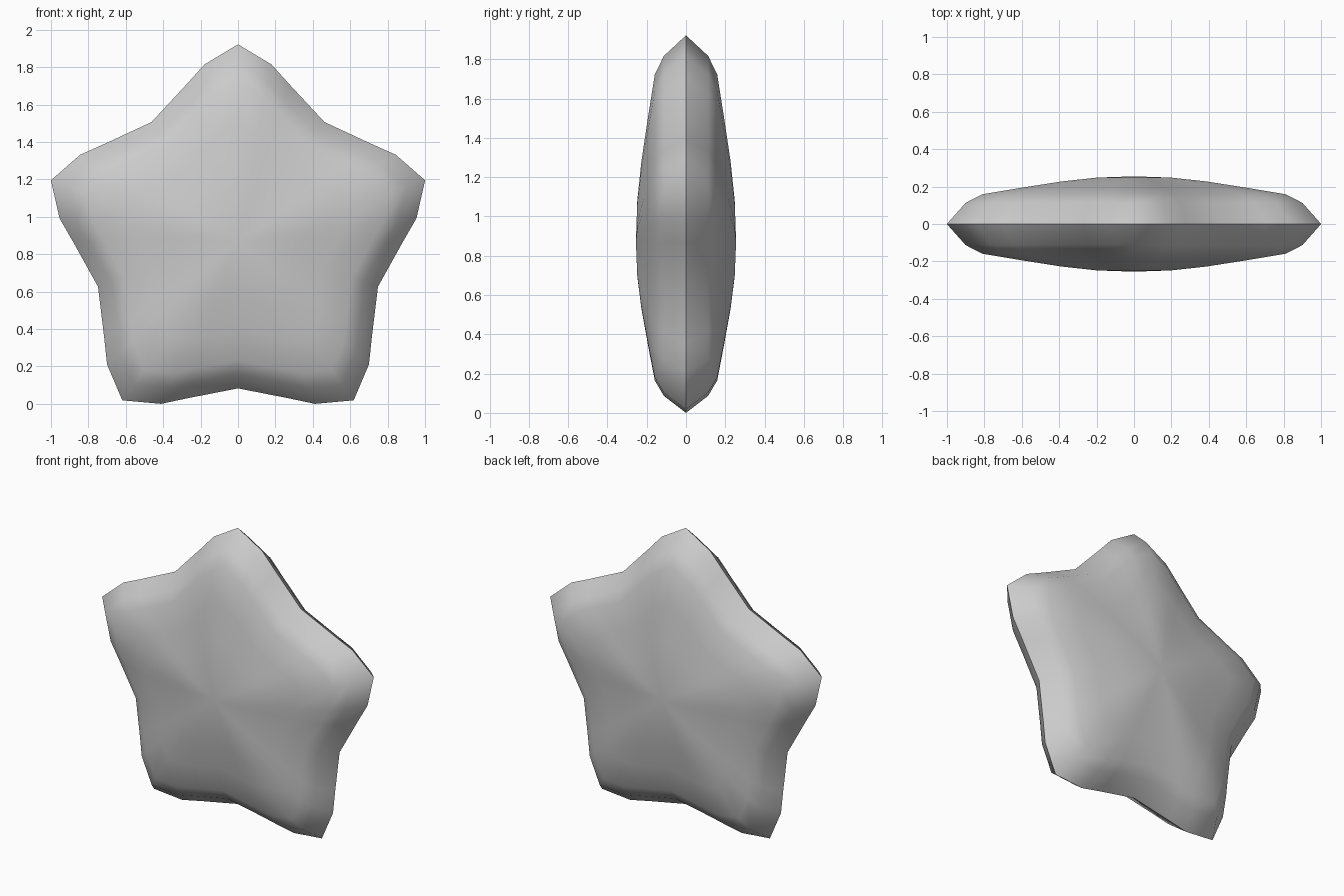
import bpy, bmesh, math

if "Cube" in bpy.data.objects:
    bpy.data.objects.remove(bpy.data.objects["Cube"])

CENTRE_Z = 0.872
# Half of one star arm: (degrees from tip, radius), tip to valley
HALF_ARM = [(0, 1.052), (10.7, 0.962), (18.2, 0.882), (36, 0.787)]
# Puffed cross-section: (outline scale, half thickness), seam to middle
RINGS = [(1.0, 0.0), (0.9, 0.113), (0.81, 0.159), (0.6, 0.194),
         (0.39, 0.227), (0.2, 0.248)]
MIDDLE = 0.255

# Full star outline from five mirrored arms
arm = [(-a, r) for a, r in HALF_ARM[:0:-1]][1:] + HALF_ARM
outline = []
for i in range(5):
    for a, r in arm:
        t = math.radians(72 * i + a)
        outline.append((r * math.sin(t), r * math.cos(t)))

bm = bmesh.new()


def ring(scale, y):
    return [bm.verts.new((x * scale, y, CENTRE_Z + z * scale)) for x, z in outline]


# Front and back shells share the seam ring
n = len(outline)
seam = ring(*RINGS[0])
for side in (-1, 1):
    outer = seam
    for s, y in RINGS[1:]:
        inner = ring(s, side * y)
        for i in range(n):
            j = (i + 1) % n
            bm.faces.new((outer[i], outer[j], inner[j], inner[i]))
        outer = inner
    mid = bm.verts.new((0, side * MIDDLE, CENTRE_Z))
    for i in range(n):
        bm.faces.new((outer[i], outer[(i + 1) % n], mid))

bmesh.ops.recalc_face_normals(bm, faces=bm.faces)
mesh = bpy.data.meshes.new("star_cushion")
bm.to_mesh(mesh)
bm.free()
star = bpy.data.objects.new("star_cushion", mesh)
bpy.context.collection.objects.link(star)

# Stand on the ground, smooth except at the seam
low = min(v.co.z for v in mesh.vertices)
for v in mesh.vertices:
    v.co.z -= low
bpy.context.view_layer.objects.active = star
star.select_set(True)
bpy.ops.object.shade_smooth_by_angle(angle=math.radians(65))
